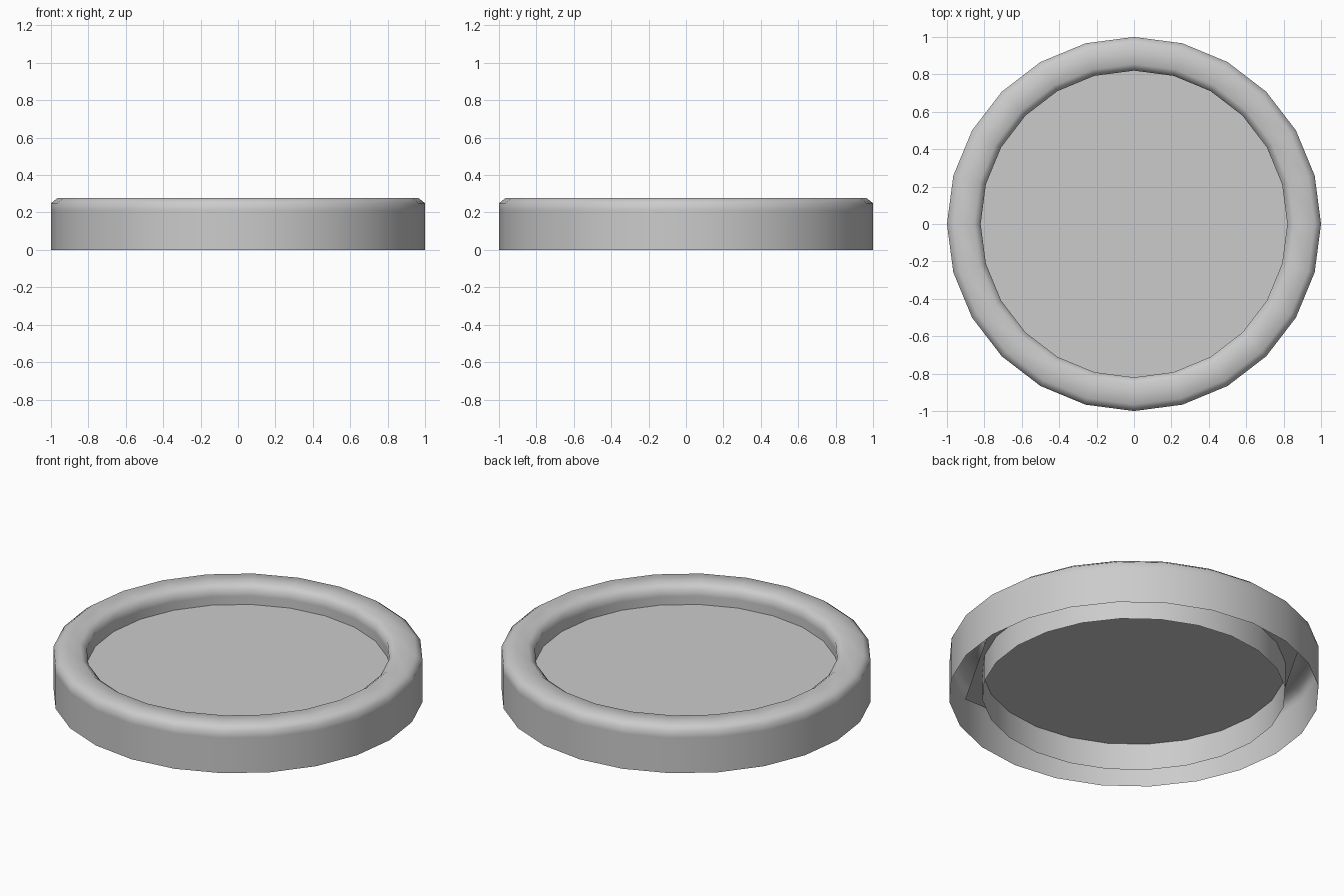
import bpy, bmesh
from math import cos, sin, pi

if "Cube" in bpy.data.objects:
    bpy.data.objects.remove(bpy.data.objects["Cube"])


def make_object(name, bm):
    mesh = bpy.data.meshes.new(name)
    bm.to_mesh(mesh)
    bm.free()
    obj = bpy.data.objects.new(name, mesh)
    bpy.context.collection.objects.link(obj)
    return obj


# Rim: an open-bottomed channel profile (radius, height) revolved in 24 steps
SIDES = 24
profile = [(1.0, 0), (1.0, 0.21), (1.0, 0.25), (0.965, 0.277),
           (0.855, 0.277), (0.82, 0.25), (0.82, 0.21), (0.82, 0)]
bm = bmesh.new()
rings = []
for r, z in profile:
    rings.append([bm.verts.new((r * cos(2 * pi * i / SIDES),
                                r * sin(2 * pi * i / SIDES), z))
                  for i in range(SIDES)])
for low, high in zip(rings, rings[1:]):
    for i in range(SIDES):
        j = (i + 1) % SIDES
        face = bm.faces.new((low[i], low[j], high[j], high[i]))
        face.smooth = True
make_object("rim", bm)

# Floor plate: flat hexagon whose corners are hidden inside the hollow rim
bm = bmesh.new()
bm.faces.new([bm.verts.new((0.97 * cos(pi * i / 3), 0.97 * sin(pi * i / 3), 0.16))
              for i in range(6)])
make_object("floor_plate", bm)
